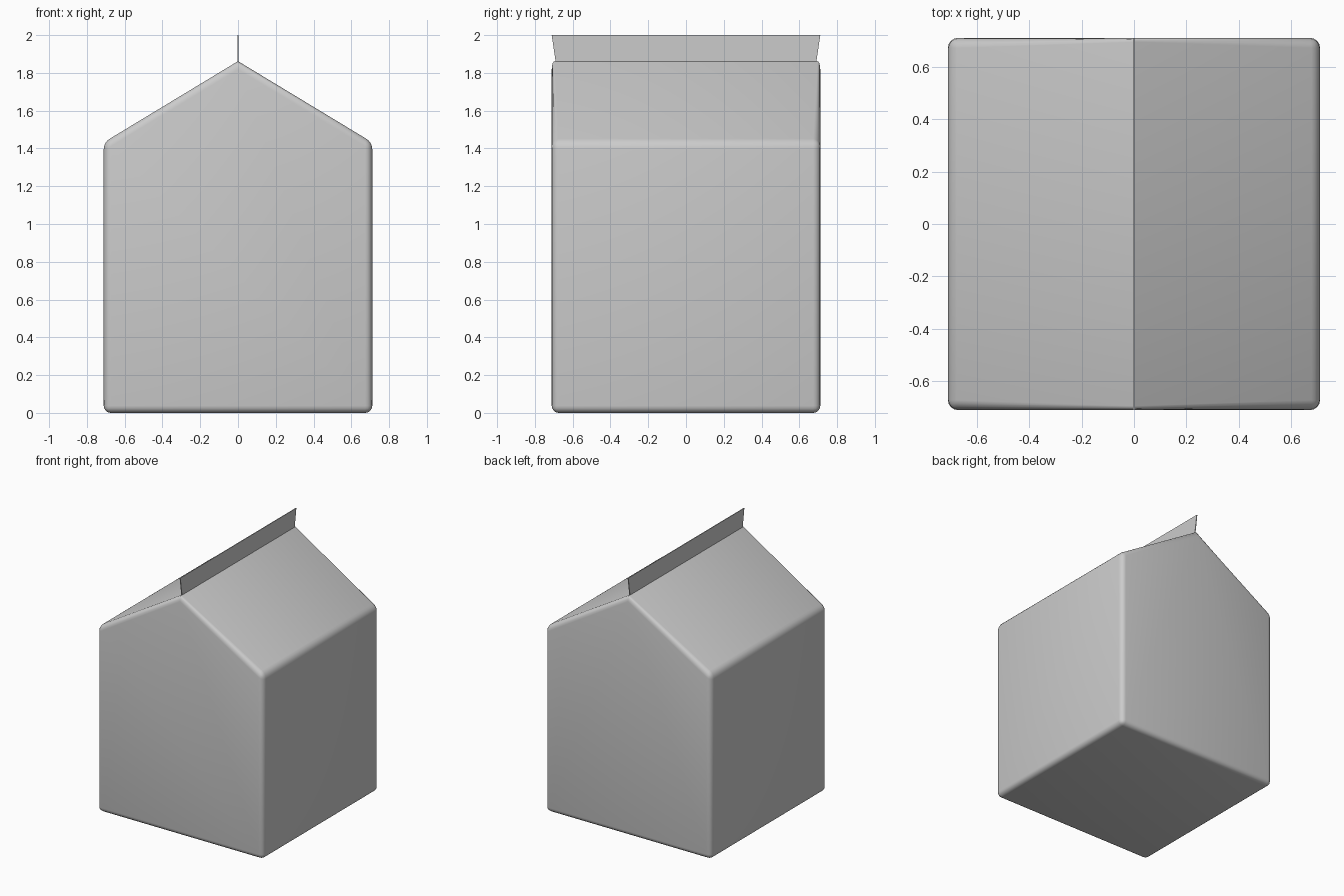
import bpy, bmesh, math

if "Cube" in bpy.data.objects:
    bpy.data.objects.remove(bpy.data.objects["Cube"])

W, EAVE, RIDGE, TOP, R = 0.711, 1.432, 1.862, 2.0, 0.038


def prism(name, rings):
    """Closed mesh from a front and a back outline with matching points."""
    bm = bmesh.new()
    a, b = [[bm.verts.new(p) for p in ring] for ring in rings]
    n = len(a)
    bm.faces.new(a)
    bm.faces.new(b[::-1])
    for i in range(n):
        bm.faces.new((a[i], b[i], b[(i + 1) % n], a[(i + 1) % n]))
    bmesh.ops.recalc_face_normals(bm, faces=bm.faces[:])
    return bm


def finish(bm, name, angle):
    me = bpy.data.meshes.new(name)
    bm.to_mesh(me)
    bm.free()
    ob = bpy.data.objects.new(name, me)
    bpy.context.collection.objects.link(ob)
    bpy.ops.object.select_all(action='DESELECT')
    ob.select_set(True)
    bpy.context.view_layer.objects.active = ob
    bpy.ops.object.shade_smooth_by_angle(angle=math.radians(angle))
    return ob


# Carton body: house profile with every edge rounded except the ridge
profile = [(-W, 0), (W, 0), (W, EAVE), (0, RIDGE), (-W, EAVE)]
bm = prism("carton_body", [[(x, y, z) for x, z in profile] for y in (-W, W)])
edges = [e for e in bm.edges if min(v.co.z for v in e.verts) < RIDGE - 0.01]
bmesh.ops.bevel(bm, geom=edges, offset=R, offset_type='OFFSET',
                segments=4, profile=0.5, affect='EDGES')
# The gable rounding narrows towards the ridge ends
for v in bm.verts:
    if abs(v.co.x) < 1e-3 and v.co.z > RIDGE - 0.1:
        s = math.copysign(1, v.co.y)
        v.co.y = s * (W - (W - abs(v.co.y)) * 0.4)
finish(bm, "carton_body", 35)

# Sealed top fin: thin sheet flaring slightly towards its upper edge
outline = [(-0.69, RIDGE - 0.004), (0.69, RIDGE - 0.004), (W, TOP), (-W, TOP)]
bm = prism("top_fin", [[(x, y, z) for y, z in outline] for x in (-0.003, 0.003)])
finish(bm, "top_fin", 30)
